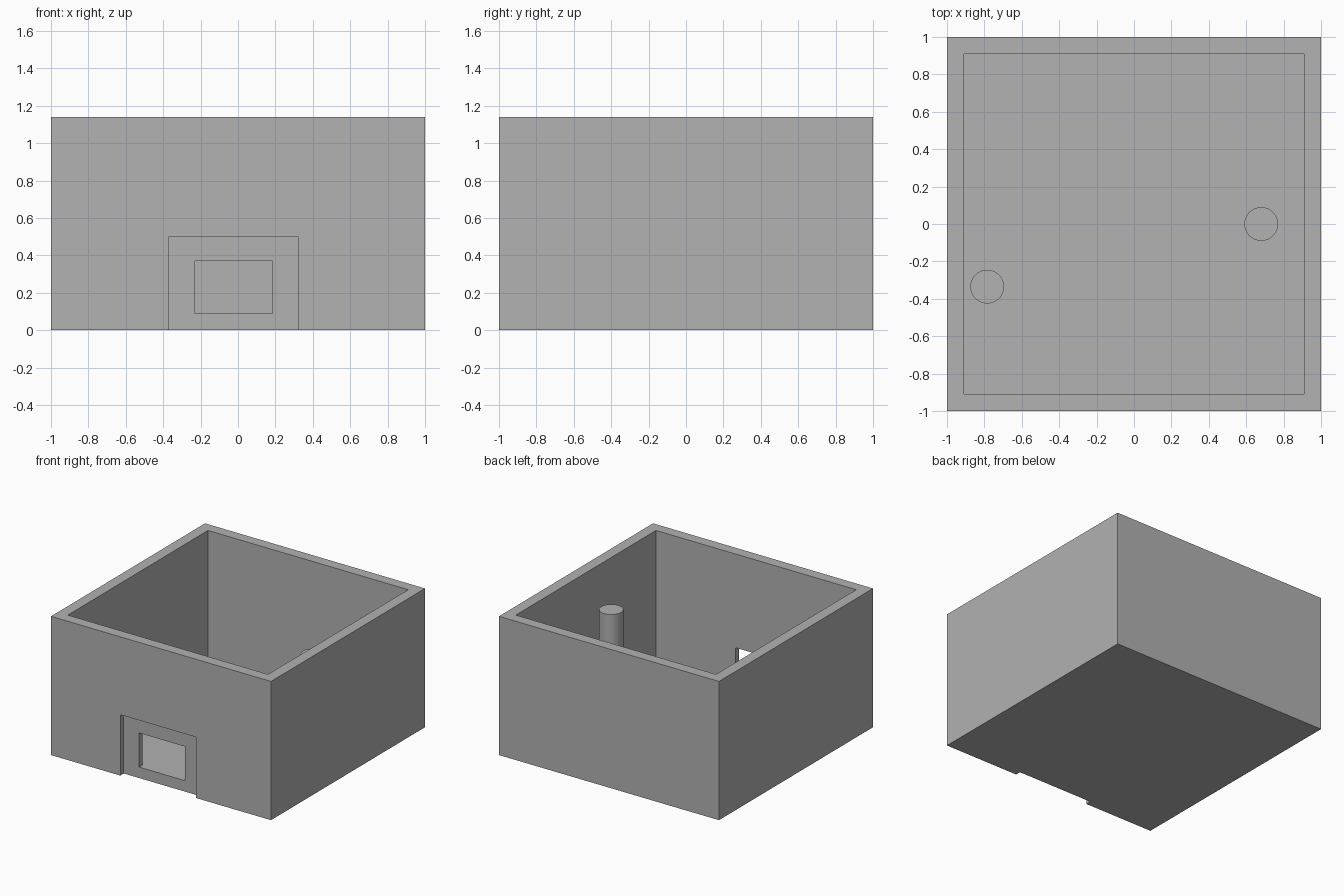
import bpy

cube = bpy.data.objects.get("Cube")
if cube:
    bpy.data.objects.remove(cube, do_unlink=True)

WALL = 0.09
HEIGHT = 1.14

grey = bpy.data.materials.new("plain_grey")
grey.use_nodes = True
colour = (0.445, 0.445, 0.445, 1)
grey.diffuse_color = colour
grey.node_tree.nodes["Principled BSDF"].inputs["Base Color"].default_value = colour


def box(name, low, high):
    """Axis-aligned box between two corners."""
    centre = [(a + b) / 2 for a, b in zip(low, high)]
    bpy.ops.mesh.primitive_cube_add(size=1, location=centre)
    obj = bpy.context.object
    obj.name = name
    obj.scale = [b - a for a, b in zip(low, high)]
    bpy.ops.object.transform_apply(location=True, rotation=False, scale=True)
    obj.data.materials.append(grey)
    return obj


def cut(target, cutter):
    """Subtract the cutter from the target and discard it."""
    mod = target.modifiers.new("cut", "BOOLEAN")
    mod.operation = "DIFFERENCE"
    mod.solver = "EXACT"
    mod.object = cutter
    cutter.hide_render = True
    bpy.context.view_layer.objects.active = target
    bpy.ops.object.modifier_apply(modifier=mod.name)
    bpy.data.objects.remove(cutter, do_unlink=True)


def post(name, x, y, top):
    """Round post standing on the floor."""
    bpy.ops.mesh.primitive_cylinder_add(
        vertices=64, radius=0.09, depth=top - WALL, location=(x, y, (top + WALL) / 2))
    obj = bpy.context.object
    obj.name = name
    obj.data.materials.append(grey)
    bpy.ops.object.shade_smooth_by_angle()


# Open-topped box with a floor
shell = box("open_box", (-1, -1, 0), (1, 1, HEIGHT))
inner = 1 - WALL
cut(shell, box("cavity", (-inner, -inner, WALL), (inner, inner, HEIGHT + 1)))

# Shallow recess in the front wall, with an opening flush with the floor
cut(shell, box("recess", (-0.37, -2, -1), (0.32, -0.955, 0.5)))
cut(shell, box("opening", (-0.23, -2, WALL), (0.185, -0.8, 0.37)))

# Posts inside
post("tall_post", 0.68, 0, 0.9)
post("short_post", -0.785, -0.335, 0.5)
